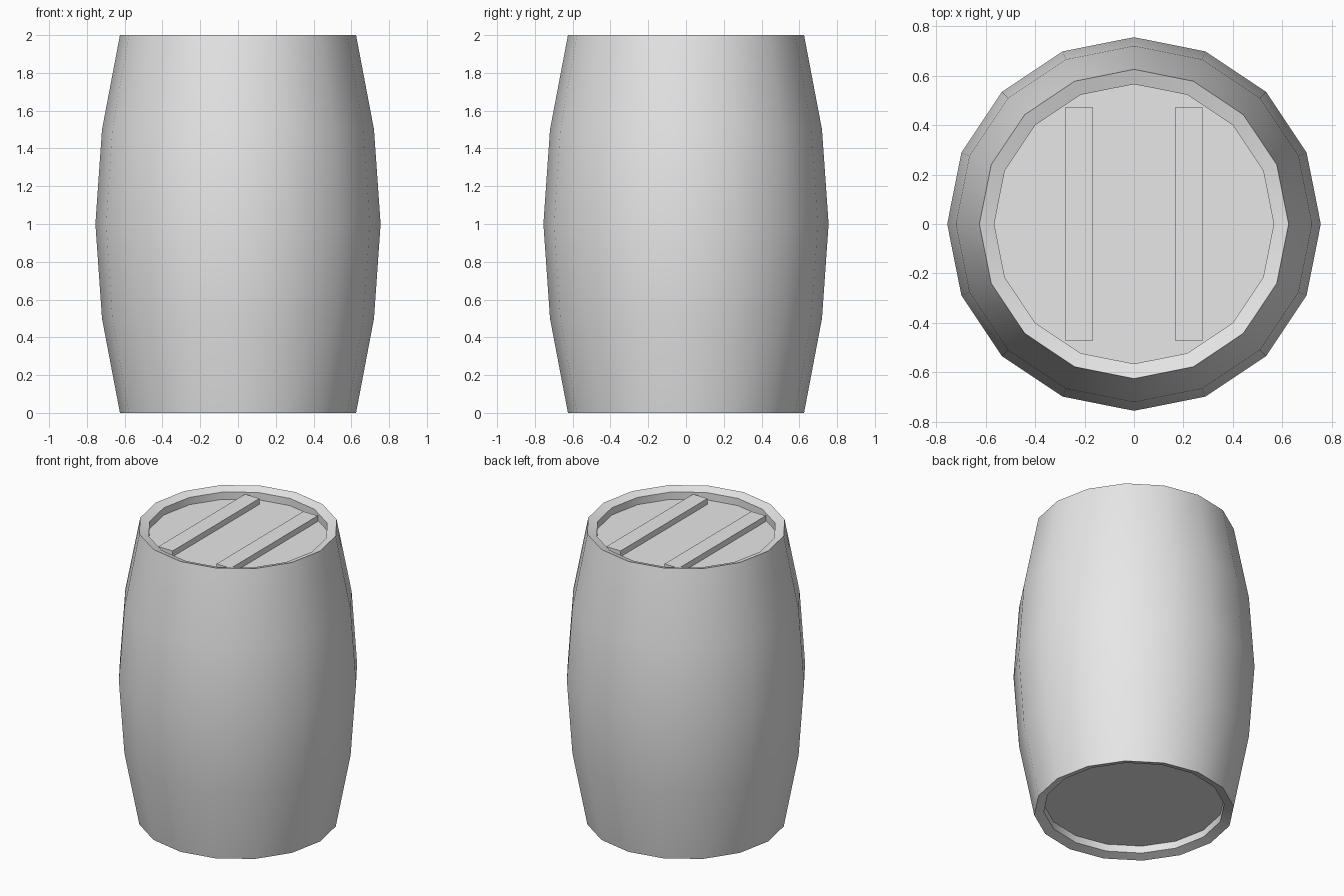
import bpy
import bmesh
from math import cos, sin, tau, radians
from mathutils import Matrix

SIDES = 16
RIM = 0.565          # inner radius of the rims
LID_DEPTH = 0.07     # how far each lid is sunk

cube = bpy.data.objects.get("Cube")
if cube:
    bpy.data.objects.remove(cube, do_unlink=True)

grey = bpy.data.materials.new("plain grey")
grey.use_nodes = True
grey.diffuse_color = (0.8, 0.8, 0.8, 1)
grey.node_tree.nodes["Principled BSDF"].inputs["Base Color"].default_value = (0.8, 0.8, 0.8, 1)


def finish(name, bm, smooth=False):
    mesh = bpy.data.meshes.new(name)
    bm.to_mesh(mesh)
    bm.free()
    mesh.materials.append(grey)
    obj = bpy.data.objects.new(name, mesh)
    bpy.context.collection.objects.link(obj)
    if smooth:
        bpy.ops.object.select_all(action="DESELECT")
        obj.select_set(True)
        bpy.context.view_layer.objects.active = obj
        bpy.ops.object.shade_smooth_by_angle(angle=radians(30))
    return obj


# Barrel wall: lower half profile from inside the rim to the belly, mirrored in height
lower = [(RIM, 0.12), (RIM, 0.02), (0.625, 0), (0.72, 0.5)]
profile = lower + [(0.755, 1)] + [(r, 2 - z) for r, z in reversed(lower)]
bm = bmesh.new()
rings = [[bm.verts.new((r * cos(tau * i / SIDES), r * sin(tau * i / SIDES), z))
          for i in range(SIDES)] for r, z in profile]
for low, high in zip(rings, rings[1:]):
    for i in range(SIDES):
        j = (i + 1) % SIDES
        bm.faces.new((low[i], low[j], high[j], high[i]))
finish("barrel_wall", bm, smooth=True)


# Sunken lids, top and bottom
def lid(name, z):
    bm = bmesh.new()
    bmesh.ops.create_cone(bm, cap_ends=True, segments=SIDES, radius1=RIM, radius2=RIM,
                          depth=0.05, matrix=Matrix.Translation((0, 0, z)))
    # line the corners up with the wall
    angle = min((v.co.to_2d().angle_signed((1, 0)) for v in bm.verts), key=abs)
    bmesh.ops.rotate(bm, verts=bm.verts, matrix=Matrix.Rotation(angle, 3, "Z"))
    finish(name, bm)


lid("top_lid", 2 - LID_DEPTH - 0.025)
lid("bottom_lid", LID_DEPTH + 0.025)

# Two battens across the top lid
for name, x in (("left_batten", 0.222), ("right_batten", -0.222)):
    bm = bmesh.new()
    bmesh.ops.create_cube(bm, size=1, matrix=Matrix.Translation((x, 0, 1.94))
                          @ Matrix.Diagonal((0.11, 0.945, 0.06, 1)))
    finish(name, bm)
